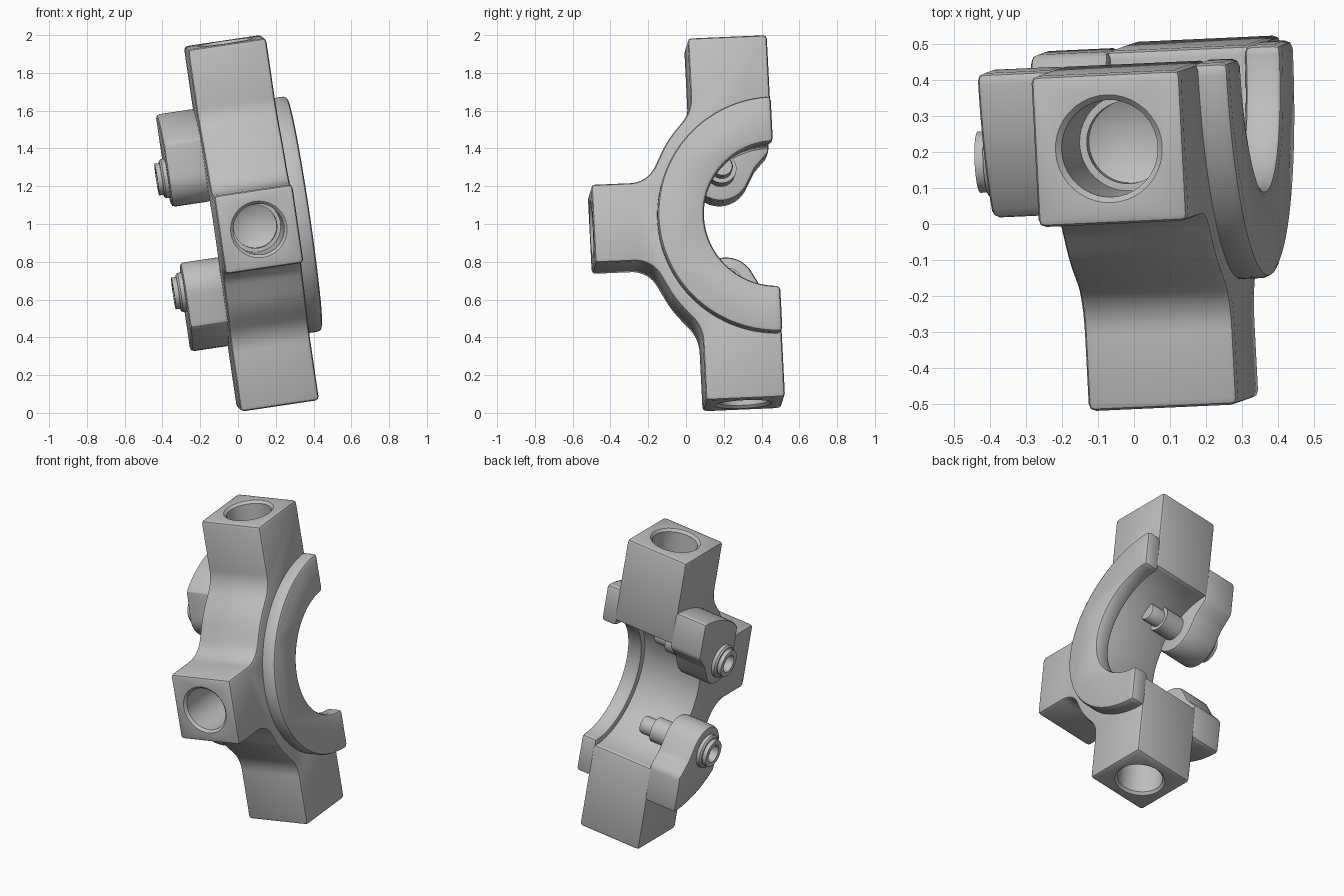
import bpy, bmesh, math
from mathutils import Matrix, Vector

cube = bpy.data.objects.get("Cube")
if cube:
    bpy.data.objects.remove(cube)

# Tilted frame: x is the ring axis, y points back, z runs along the arms
Z = Vector((-0.145, -0.05, 0.988)).normalized()
X = Vector((0.988, 0.045, 0.147))
X = (X - Z * X.dot(Z)).normalized()
Y = Z.cross(X)
FRAME = Matrix((X, Y, Z)).transposed().to_4x4()
FRAME.translation = (0.06, 0.467, 1.013)

grey = bpy.data.materials.new("plain grey")
grey.use_nodes = True
colour = (0.52, 0.52, 0.52, 1)
grey.diffuse_color = colour
grey.node_tree.nodes["Principled BSDF"].inputs["Base Color"].default_value = colour


def make(name, bm):
    bmesh.ops.recalc_face_normals(bm, faces=bm.faces)
    mesh = bpy.data.meshes.new(name)
    bm.to_mesh(mesh)
    bm.free()
    mesh.materials.append(grey)
    ob = bpy.data.objects.new(name, mesh)
    bpy.context.collection.objects.link(ob)
    ob.matrix_world = FRAME
    return ob


def arc(radius, start, end, n, cy=0, cz=0):
    # Angles run from up (0) through the front (90) to down (180)
    out = []
    for i in range(n + 1):
        a = math.radians(start + (end - start) * i / n)
        out.append((cy - radius * math.sin(a), cz + radius * math.cos(a)))
    return out


def rounded(corners, n=8):
    # Polyline with each (y, z, radius) corner filleted
    out = []
    for i, (y, z, r) in enumerate(corners):
        p = Vector((y, z))
        if r == 0:
            out.append((y, z))
            continue
        a = (Vector(corners[i - 1][:2]) - p).normalized()
        b = (Vector(corners[i + 1][:2]) - p).normalized()
        half = a.angle(b) / 2
        centre = p + (a + b).normalized() * r / math.sin(half)
        s, e = p + a * r / math.tan(half) - centre, p + b * r / math.tan(half) - centre
        for k in range(n + 1):
            d = s.lerp(e, k / n).normalized() * r
            out.append(tuple(centre + d))
    return out


def extrude(name, outline, x0, x1, bevel):
    bm = bmesh.new()
    face = bm.faces.new([bm.verts.new((x0, y, z)) for y, z in outline])
    geom = bmesh.ops.extrude_face_region(bm, geom=[face])["geom"]
    moved = [g for g in geom if isinstance(g, bmesh.types.BMVert)]
    bmesh.ops.translate(bm, verts=moved, vec=(x1 - x0, 0, 0))
    ob = make(name, bm)
    mod = ob.modifiers.new("edge", 'BEVEL')
    mod.width, mod.segments = bevel, 2
    mod.limit_method, mod.angle_limit = 'ANGLE', math.radians(40)
    return ob


def turn(bm, profile, matrix, steps=40):
    # Revolve (radius, height) points about z, then place with the matrix
    part = bmesh.new()
    verts = [part.verts.new((r, 0, h)) for r, h in profile]
    edges = [part.edges.new(pair) for pair in zip(verts, verts[1:])]
    bmesh.ops.spin(part, geom=verts + edges, cent=(0, 0, 0), axis=(0, 0, 1),
                   angle=math.tau, steps=steps, use_duplicate=False)
    bmesh.ops.remove_doubles(part, verts=part.verts, dist=0.0002)
    bmesh.ops.transform(part, matrix=matrix, verts=part.verts)
    temp = bpy.data.meshes.new("temp")
    part.to_mesh(temp)
    part.free()
    bm.from_mesh(temp)
    bpy.data.meshes.remove(temp)


def finish(ob):
    # Bake the modifiers and shade with sharp edges kept
    bpy.context.view_layer.update()
    graph = bpy.context.evaluated_depsgraph_get()
    mesh = bpy.data.meshes.new_from_object(ob.evaluated_get(graph))
    ob.modifiers.clear()
    ob.data = mesh
    bpy.ops.object.select_all(action='DESELECT')
    ob.select_set(True)
    bpy.context.view_layer.objects.active = ob
    bpy.ops.object.shade_smooth_by_angle(angle=math.radians(28))


# Half-ring body with three square arms
ARM, HALF = 0.97, 0.21
upper = rounded([(0, ARM, 0), (-2 * HALF, ARM, 0), (-2 * HALF, 0.58, 0.2),
                 (-0.555, 0.43, 0.6), (-0.67, HALF, 0.15), (-ARM, HALF, 0)])
lower = [(y, -z) for y, z in reversed(upper)]
body = extrude("body", upper + lower + arc(0.42, 180, 0, 48), -HALF, HALF, 0.02)

# Drilled bores in the arm ends
bore = [(0, 0.05), (0.15, 0.05), (0.15, 0), (0.135, -0.015), (0.135, -0.36),
        (0.115, -0.36), (0.115, -0.4), (0, -0.46)]
bm = bmesh.new()
for angle, place in ((0, (0, -HALF, ARM)), (90, (0, -ARM, 0)), (180, (0, -HALF, -ARM))):
    turn(bm, bore, Matrix.Translation(place) @ Matrix.Rotation(math.radians(angle), 4, 'X'))
cutter = make("bore_cutter", bm)
cutter.hide_render = True
mod = body.modifiers.new("bores", 'BOOLEAN')
mod.operation, mod.solver, mod.object = 'DIFFERENCE', 'EXACT', cutter
finish(body)
bpy.data.objects.remove(cutter)

# Raised half-ring flange on the side
flange = extrude("flange", arc(0.63, 0, 180, 56) + arc(0.385, 180, 0, 48), 0.19, 0.295, 0.022)
finish(flange)

# Lugs with a rounded boss, each holding a stepped screw
PY, PZ = -0.26, 0.305
lug_outline = (arc(0.635, 0, 40, 14) + arc(0.155, 80, 235, 16, PY, PZ)
               + rounded([(-0.13, 0.22, 0), (-0.075, 0.32, 0.1), (0, 0.4, 0)]))
screw = [(0, 0.03), (0.05, 0.03), (0.055, 0.02), (0.055, -0.06), (0.078, -0.06),
         (0.078, -0.38), (0.105, -0.38), (0.105, -0.43), (0.095, -0.44),
         (0.085, -0.44), (0.085, -0.465), (0.055, -0.465), (0.045, -0.42), (0, -0.42)]
for side, sign in (("upper", 1), ("lower", -1)):
    lug = extrude(side + "_lug", [(y, sign * z) for y, z in lug_outline], -0.41, -0.19, 0.02)
    finish(lug)
    bm = bmesh.new()
    turn(bm, screw, Matrix.Translation((0, PY, sign * PZ))
         @ Matrix.Rotation(math.pi / 2, 4, 'Y'), 32)
    finish(make(side + "_screw", bm))
